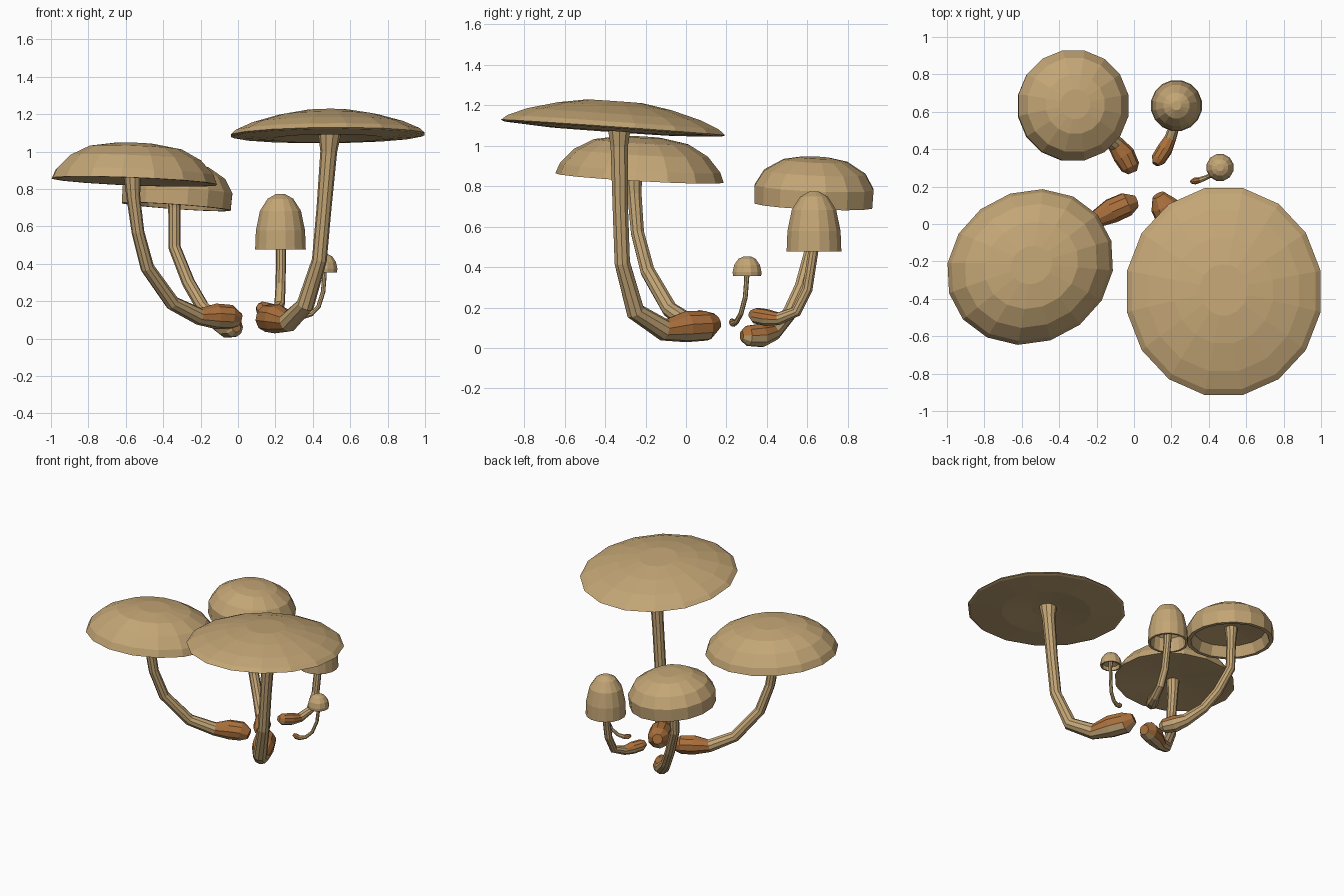
import bpy, bmesh, math
from mathutils import Vector, Matrix


def material(name, rgb):
    m = bpy.data.materials.new(name)
    m.diffuse_color = (*rgb, 1)
    return m


TAN = material("mushroom_tan", (0.55, 0.38, 0.18))
BROWN = material("base_brown", (0.40, 0.16, 0.045))


def finish(name, bm, mats):
    bmesh.ops.recalc_face_normals(bm, faces=bm.faces)
    me = bpy.data.meshes.new(name)
    bm.to_mesh(me)
    bm.free()
    for m in mats:
        me.materials.append(m)
    ob = bpy.data.objects.new(name, me)
    bpy.context.collection.objects.link(ob)
    return ob


def loft(bm, rings):
    """Join rings of equal size; returns side faces grouped by segment."""
    n = len(rings[0])
    return [[bm.faces.new((a[i], a[(i + 1) % n], b[(i + 1) % n], b[i])) for i in range(n)]
            for a, b in zip(rings, rings[1:])]


def cap(name, centre, profile, tilt=(0, 0), stretch=(1, 1), axis=0, sides=16):
    """Lathed cap; the profile runs from crown, over the rim, to the underside."""
    bm = bmesh.new()
    rings = []
    for r, z in profile:
        rings.append([bm.verts.new((r * stretch[0] * math.cos(t), r * stretch[1] * math.sin(t), z))
                      for t in (2 * math.pi * (i + 0.5) / sides for i in range(sides))])
    loft(bm, rings)
    bm.faces.new(rings[0])
    bm.faces.new(rings[-1])
    rot = (Matrix.Rotation(math.radians(tilt[0]), 4, 'X') @
           Matrix.Rotation(math.radians(tilt[1]), 4, 'Y') @
           Matrix.Rotation(math.radians(axis), 4, 'Z'))
    bm.transform(Matrix.Translation(centre) @ rot)
    return finish(name, bm, [TAN])


def stem(name, path, bulb_from, down_limit, sides=10):
    """Tapered tube through (x, y, z, radius); bulb faces above the limit are brown."""
    pts = [Vector(p[:3]) for p in path]
    bm = bmesh.new()
    rings = []
    side = Vector((1, 0, 0))
    for i, p in enumerate(pts):
        t = (pts[min(i + 1, len(pts) - 1)] - pts[max(i - 1, 0)]).normalized()
        side = (side - t * side.dot(t)).normalized()
        up = t.cross(side)
        r = path[i][3]
        rings.append([bm.verts.new(p + r * (side * math.cos(a) + up * math.sin(a)))
                      for a in (2 * math.pi * k / sides for k in range(sides))])
    segments = loft(bm, rings)
    bm.faces.new(rings[0])
    end = bm.faces.new(rings[-1])
    bmesh.ops.recalc_face_normals(bm, faces=bm.faces)
    for f in [f for s in segments[bulb_from:] for f in s] + [end]:
        if f.normal.z > down_limit:
            f.material_index = 1
    return finish(name, bm, [TAN, BROWN])


# Large flat mushroom, front right
cap("large_cap", (0.48, -0.36, 1.105),
    [(0.13, 0.115), (0.27, 0.09), (0.41, 0.05), (0.50, 0.01), (0.528, -0.015),
     (0.51, -0.022), (0.30, -0.035), (0.10, -0.015)],
    tilt=(-4, -0.5), stretch=(1, 1.07))
stem("large_stem",
     [(0.49, -0.33, 1.10, .062), (0.485, -0.33, 1.0, .045), (0.46, -0.325, 0.70, .04),
      (0.435, -0.315, 0.42, .04), (0.36, -0.25, 0.18, .048), (0.27, -0.11, 0.09, .055),
      (0.21, 0.0, 0.105, .078), (0.16, 0.10, 0.11, .075), (0.13, 0.155, 0.13, .035)], 5, -0.6)

# Broad domed mushroom, front left
cap("broad_cap", (-0.555, -0.23, 0.84),
    [(0.11, 0.203), (0.25, 0.18), (0.355, 0.125), (0.425, 0.05), (0.445, 0.0),
     (0.42, 0.0), (0.06, 0.025)],
    tilt=(-3, 2), stretch=(1.03, 0.91), axis=28)
stem("broad_stem",
     [(-0.565, -0.26, 0.87, .045), (-0.56, -0.255, 0.76, .037), (-0.535, -0.24, 0.57, .034),
      (-0.485, -0.19, 0.38, .037), (-0.35, -0.08, 0.19, .04), (-0.21, 0.02, 0.12, .046),
      (-0.12, 0.07, 0.12, .068), (-0.04, 0.105, 0.115, .066), (0.01, 0.12, 0.10, .035)], 5, -0.6)

# Round-topped mushroom with a hollow cap, back left
cap("round_cap", (-0.33, 0.63, 0.705),
    [(0.08, 0.237), (0.16, 0.222), (0.255, 0.165), (0.30, 0.09), (0.297, 0.0),
     (0.27, 0.0), (0.245, 0.075), (0.04, 0.10)],
    tilt=(-2.5, 4))
stem("round_stem",
     [(-0.34, 0.63, 0.81, .045), (-0.34, 0.63, 0.70, .033), (-0.34, 0.62, 0.49, .033),
      (-0.265, 0.57, 0.30, .035), (-0.19, 0.51, 0.17, .036), (-0.10, 0.43, 0.08, .045),
      (-0.055, 0.37, 0.062, .06), (-0.02, 0.305, 0.06, .052), (-0.008, 0.275, 0.06, .025)], 5, 0.0)

# Bell-shaped mushroom, back right
cap("bell_cap", (0.227, 0.633, 0.478),
    [(0.025, 0.295), (0.07, 0.27), (0.112, 0.205), (0.134, 0.10), (0.138, 0.0),
     (0.122, 0.0), (0.11, 0.10), (0.03, 0.16)])
stem("bell_stem",
     [(0.23, 0.63, 0.66, .033), (0.23, 0.63, 0.48, .026), (0.228, 0.60, 0.29, .027),
      (0.222, 0.545, 0.18, .028), (0.195, 0.46, 0.145, .032), (0.165, 0.40, 0.15, .042),
      (0.13, 0.345, 0.16, .04), (0.115, 0.32, 0.17, .02)], 4, -0.1)

# Tiny mushroom, right
cap("tiny_cap", (0.46, 0.302, 0.355),
    [(0.02, 0.097), (0.045, 0.085), (0.066, 0.055), (0.074, 0.02), (0.072, 0.0),
     (0.062, 0.0), (0.055, 0.025), (0.012, 0.04)], sides=12)
stem("tiny_stem",
     [(0.46, 0.302, 0.40, .015), (0.462, 0.30, 0.34, .012), (0.455, 0.293, 0.25, .012),
      (0.43, 0.272, 0.17, .012), (0.39, 0.25, 0.13, .013), (0.35, 0.235, 0.12, .016),
      (0.325, 0.23, 0.127, .019), (0.305, 0.226, 0.137, .010)], 5, 0.0, sides=8)
